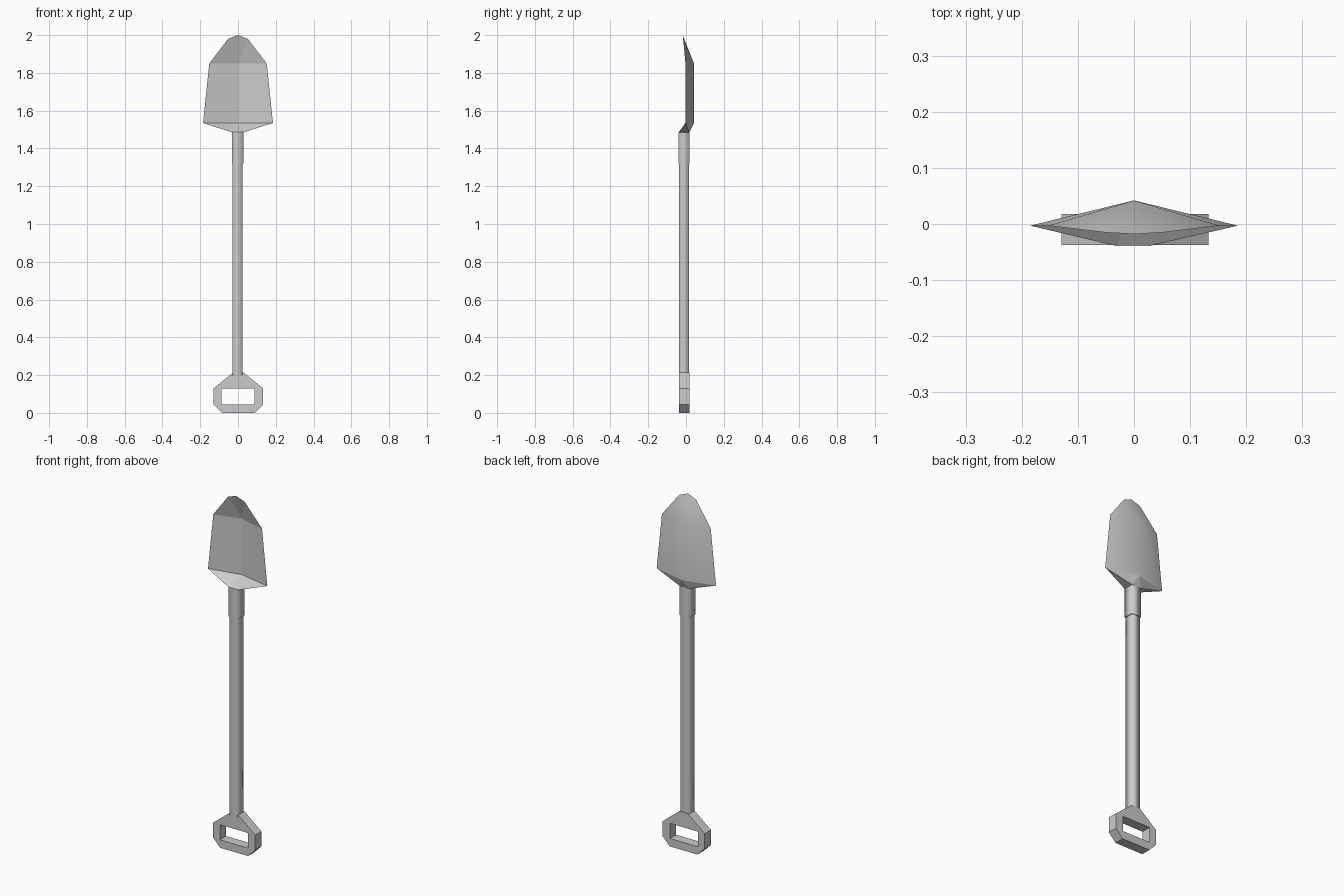
import bpy
import bmesh

if "Cube" in bpy.data.objects:
    bpy.data.objects.remove(bpy.data.objects["Cube"], do_unlink=True)

steel = bpy.data.materials.new("light grey")
steel.use_nodes = True
steel.diffuse_color = (0.6, 0.6, 0.6, 1)
steel.node_tree.nodes["Principled BSDF"].inputs["Base Color"].default_value = (0.6, 0.6, 0.6, 1)

FRONT, BACK = -0.037, 0.018


def finish(bm, name):
    bmesh.ops.recalc_face_normals(bm, faces=bm.faces)
    mesh = bpy.data.meshes.new(name)
    bm.to_mesh(mesh)
    bm.free()
    mesh.materials.append(steel)
    obj = bpy.data.objects.new(name, mesh)
    bpy.context.collection.objects.link(obj)
    return obj


def post(name, half, z0, z1, y0, y1):
    """Square post with rounded-looking shading along its length."""
    bm = bmesh.new()
    bmesh.ops.create_cube(bm, size=1)
    for v in bm.verts:
        v.co = (v.co.x * 2 * half - 0.002, (y0 + y1) / 2 + v.co.y * (y1 - y0),
                z0 if v.co.z < 0 else z1)
    for f in bm.faces:
        f.normal_update()
        f.smooth = abs(f.normal.z) < 0.5
    return finish(bm, name)


post("shaft", 0.026, 0.2, 1.34, FRONT, BACK - 0.003)
post("socket", 0.03, 1.32, 1.486, FRONT - 0.002, BACK)

# Grip: eight-sided plate with a rectangular hand hole
outer = [(0.026, 0.215), (0.131, 0.13), (0.131, 0.045), (0.087, 0)]
inner = [(0.087, 0.13), (0.087, 0.045)]


def ring(half):
    return half + [(-x, z) for x, z in reversed(half)]


rim = ring(outer)
hole_pts = ring([inner[0], inner[0], inner[1], inner[1]])
bm = bmesh.new()
layers = []
for y in (FRONT, BACK):
    o = [bm.verts.new((x + 0.002, y, z)) for x, z in rim]
    corner = {p: bm.verts.new((p[0], y, p[1])) for p in set(hole_pts)}
    i = [corner[p] for p in hole_pts]
    layers.append((o, i))
    for k in range(8):
        n = (k + 1) % 8
        loop = [o[k], o[n], i[n], i[k]]
        bm.faces.new(list(dict.fromkeys(loop)))
for part in (0, 1):
    a, b = layers[0][part], layers[1][part]
    for k in range(8):
        n = (k + 1) % 8
        if a[k] is not a[n]:
            bm.faces.new((a[k], a[n], b[n], b[k]))
finish(bm, "grip")

# Blade: thin dished sheet sharing one rim, with a folded shoulder at its base
bm = bmesh.new()
tip = bm.verts.new((0, -0.018, 2))
spine = {s: [bm.verts.new((0, y, z)) for z in (1.535, 1.85)]
         for s, y in (("front", 0.036), ("back", 0.042))}
neck = {}
for side in (-1, 1):
    shoulder = bm.verts.new((side * 0.185, -0.003, 1.535))
    widest = bm.verts.new((side * 0.152, -0.003, 1.85))
    nose = bm.verts.new((side * 0.052, -0.015, 1.98))
    for s, y in (("front", FRONT - 0.002), ("back", BACK)):
        low, high = spine[s]
        root = bm.verts.new((side * 0.03 - 0.002, y, 1.485))
        neck[s, side] = root
        panels = [(shoulder, low, high, widest), (widest, high, nose), (nose, high, tip)]
        for p in panels:
            bm.faces.new(p).smooth = s == "back"
        bm.faces.new((shoulder, low, root))
    bm.faces.new((shoulder, neck["front", side], neck["back", side]))
for s in ("front", "back"):
    bm.faces.new((spine[s][0], neck[s, -1], neck[s, 1]))
bm.faces.new([neck[k] for k in (("front", -1), ("front", 1), ("back", 1), ("back", -1))])
finish(bm, "blade")
